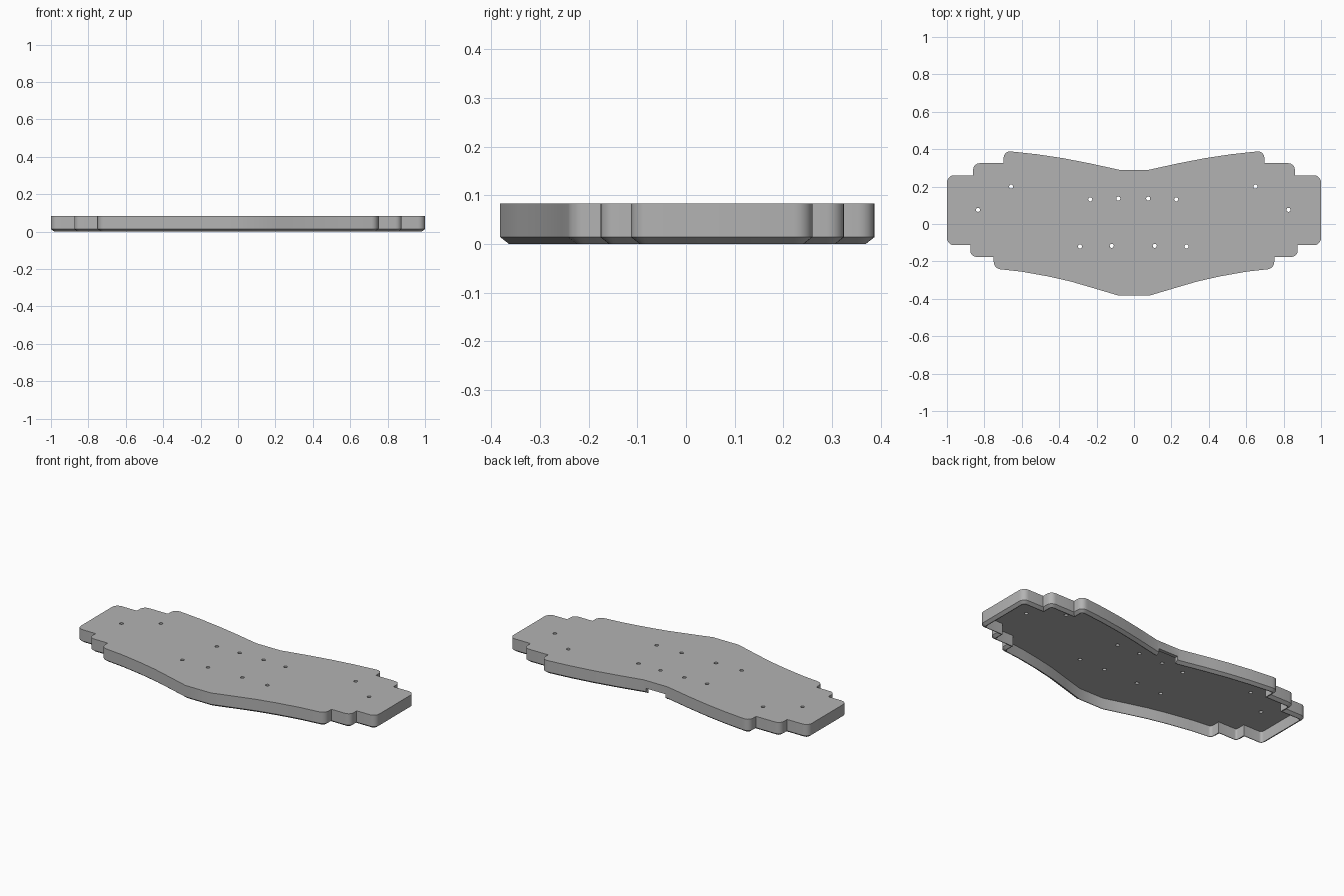
import bpy, bmesh, math
from mathutils import Vector

if "Cube" in bpy.data.objects:
    bpy.data.objects.remove(bpy.data.objects["Cube"], do_unlink=True)

HEIGHT, PLATE, CHAMFER_Z = 0.083, 0.016, 0.014
CHAMFER_IN, WALL = 0.018, 0.022

grey = bpy.data.materials.new("plain grey")
grey.use_nodes = True
grey.diffuse_color = (0.45, 0.45, 0.45, 1)
grey.node_tree.nodes["Principled BSDF"].inputs["Base Color"].default_value = grey.diffuse_color

# Right half of the outline, back to front: x, y, corner radius
half = [(0.08, 0.29, 0), (0.24, 0.325, 0), (0.38, 0.352, 0), (0.52, 0.373, 0),
        (0.65, 0.387, 0), (0.697, 0.389, 0.035), (0.697, 0.325, 0),
        (0.86, 0.325, 0.035), (0.86, 0.26, 0), (1, 0.26, 0.037),
        (1, -0.113, 0.037), (0.875, -0.113, 0), (0.875, -0.176, 0.033),
        (0.75, -0.176, 0), (0.75, -0.238, 0.035), (0.6, -0.255, 0),
        (0.46, -0.28, 0), (0.34, -0.307, 0), (0.22, -0.342, 0), (0.085, -0.382, 0)]


def rounded(points, steps=5):
    """Replace each corner that has a radius by a short curve."""
    out = []
    for i, (x, y, r) in enumerate(points):
        p = Vector((x, y))
        if not r:
            out.append(p)
            continue
        a = p + (Vector(points[i - 1][:2]) - p).normalized() * r
        b = p + (Vector(points[i + 1][:2]) - p).normalized() * r
        c = a + b - p
        for k in range(steps + 1):
            t = k / steps * math.pi / 2
            out.append(c + (b - c) * math.sin(t) + (a - c) * math.cos(t))
    return out


def inset(points, d):
    """Move a clockwise outline inwards by d with mitred corners."""
    out = []
    for i, p in enumerate(points):
        e = (p - points[i - 1]).normalized()
        f = (points[(i + 1) % len(points)] - p).normalized()
        n, m = Vector((e.y, -e.x)), Vector((f.y, -f.x))
        out.append(p + (n + m) * d / (1 + n.dot(m)))
    return out


def add_object(name, bm):
    mesh = bpy.data.meshes.new(name)
    bmesh.ops.recalc_face_normals(bm, faces=bm.faces)
    bm.to_mesh(mesh)
    bm.free()
    obj = bpy.data.objects.new(name, mesh)
    bpy.context.collection.objects.link(obj)
    return obj


# Hollow cover: top plate, outer wall, bottom chamfer, inner wall, ceiling
right = rounded(half)
outline = right + [Vector((-p.x, p.y)) for p in reversed(right)]
levels = [(0, HEIGHT), (0, CHAMFER_Z), (CHAMFER_IN, 0), (WALL, 0), (WALL, HEIGHT - PLATE)]
bm = bmesh.new()
rings = [[bm.verts.new((p.x, p.y, z)) for p in inset(outline, d)] for d, z in levels]
bm.faces.new(rings[0])
bm.faces.new(rings[-1])
for upper, lower in zip(rings, rings[1:]):
    for i in range(len(upper)):
        bm.faces.new((upper[i - 1], upper[i], lower[i], lower[i - 1]))
cover = add_object("cover", bm)
cover.data.materials.append(grey)

# Cutters: screw holes and the cable notch in the back wall
bm = bmesh.new()
holes = [(0.653, 0.2), (0.83, 0.076), (0.23, 0.132), (0.08, 0.136), (0.285, -0.12), (0.115, -0.117)]
for x, y in holes:
    for side in (-1, 1):
        ret = bmesh.ops.create_cone(bm, cap_ends=True, segments=16, radius1=0.011,
                                    radius2=0.011, depth=0.1)
        bmesh.ops.translate(bm, verts=ret["verts"], vec=(side * x - 0.004, y, HEIGHT))
ret = bmesh.ops.create_cube(bm, size=1)
bmesh.ops.scale(bm, verts=ret["verts"], vec=(0.13, 0.1, 0.07))
bmesh.ops.translate(bm, verts=ret["verts"], vec=(0, 0.29, 0))
cutter = add_object("hole_cutter", bm)
cutter.hide_render = True

cut = cover.modifiers.new("holes", "BOOLEAN")
cut.operation, cut.solver, cut.object = "DIFFERENCE", "EXACT", cutter
bpy.ops.object.select_all(action="DESELECT")
cover.select_set(True)
bpy.context.view_layer.objects.active = cover
bpy.ops.object.modifier_apply(modifier=cut.name)
bpy.data.objects.remove(cutter, do_unlink=True)
bpy.ops.object.shade_smooth_by_angle(angle=math.radians(25))
